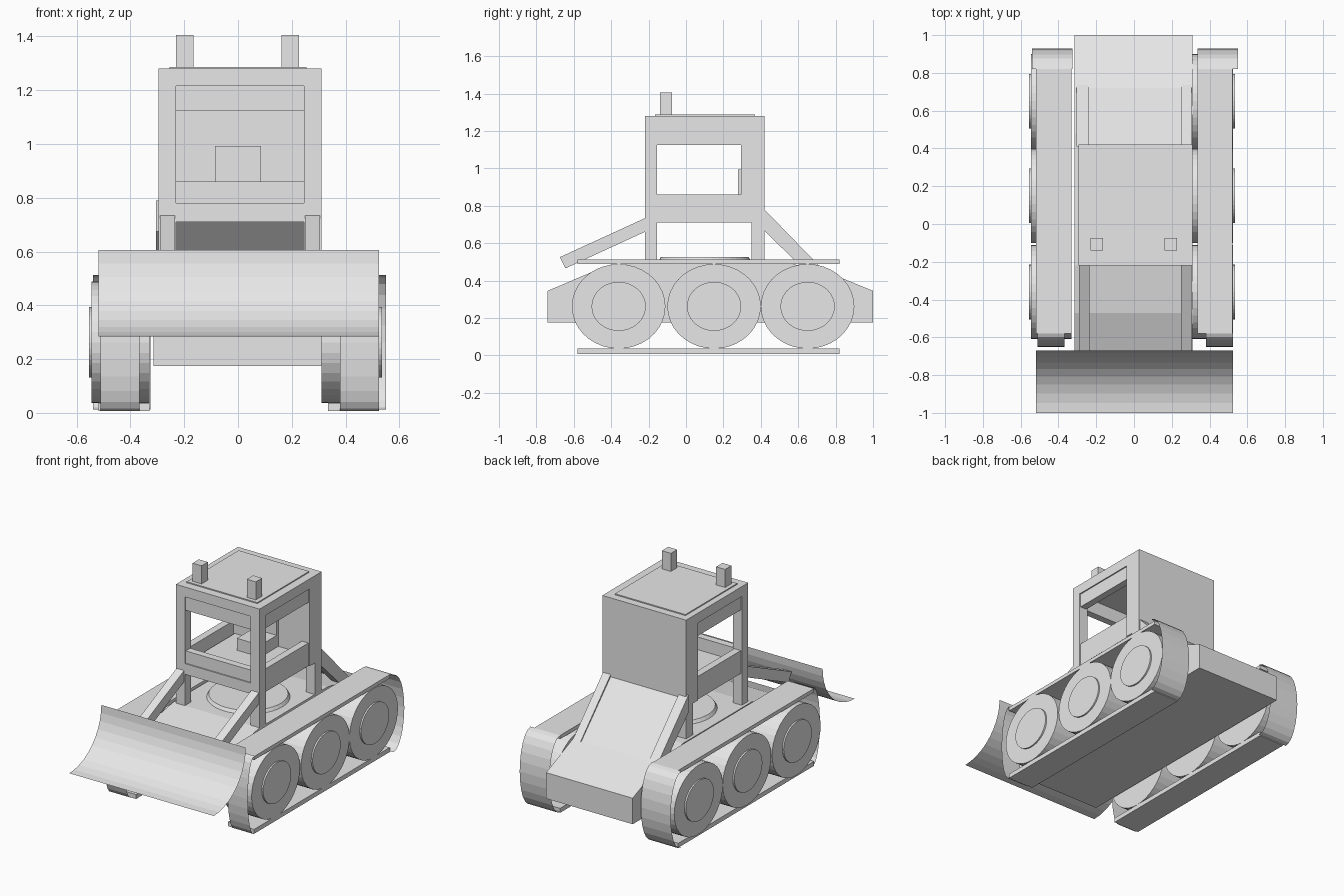
import bpy, bmesh, math

if "Cube" in bpy.data.objects:
    bpy.data.objects.remove(bpy.data.objects["Cube"], do_unlink=True)

# One plain grey for everything
grey = bpy.data.materials.new("light_grey")
grey.use_nodes = True
grey.diffuse_color = (0.8, 0.8, 0.8, 1)
grey.node_tree.nodes["Principled BSDF"].inputs["Base Color"].default_value = (0.8, 0.8, 0.8, 1)


def finish(name, bm, closed=True):
    if closed:
        bmesh.ops.recalc_face_normals(bm, faces=bm.faces)
    mesh = bpy.data.meshes.new(name)
    bm.to_mesh(mesh)
    bm.free()
    mesh.materials.append(grey)
    obj = bpy.data.objects.new(name, mesh)
    bpy.context.collection.objects.link(obj)
    return obj


def prism(name, xs, profile):
    """Solid with a (y, z) profile stretched between two x positions."""
    bm = bmesh.new()
    ends = [[bm.verts.new((x, y, z)) for y, z in profile] for x in xs]
    bm.faces.new(ends[0])
    bm.faces.new(ends[1][::-1])
    n = len(profile)
    for i in range(n):
        j = (i + 1) % n
        bm.faces.new((ends[0][i], ends[1][i], ends[1][j], ends[0][j]))
    return finish(name, bm)


def box(name, xs, ys, zs):
    (y0, y1), (z0, z1) = ys, zs
    return prism(name, xs, [(y0, z0), (y1, z0), (y1, z1), (y0, z1)])


def sheet(name, xs, path):
    """Thin open sheet following a (y, z) path."""
    bm = bmesh.new()
    rows = [[bm.verts.new((x, y, z)) for x in xs] for y, z in path]
    for a, b in zip(rows, rows[1:]):
        bm.faces.new((a[0], a[1], b[1], b[0]))
    return finish(name, bm, False)


def arc(cy, cz, ry, rz, start, end, steps):
    angles = [math.radians(start + (end - start) * i / steps) for i in range(steps + 1)]
    return [(cy + ry * math.cos(a), cz + rz * math.sin(a)) for a in angles]


def oval(name, xs, cy, cz, ry, rz):
    return prism(name, xs, arc(cy, cz, ry, rz, 0, 360, 36)[:-1])


# Hull with sloped nose and tail, and round deck plate
prism("hull", (-0.315, 0.31), [
    (-0.74, 0.175), (-0.74, 0.345), (-0.47, 0.46), (-0.22, 0.505),
    (0.48, 0.505), (0.72, 0.46), (1.0, 0.345), (1.0, 0.175)])
bm = bmesh.new()
bmesh.ops.create_cone(bm, cap_ends=True, segments=40, radius1=0.25, radius2=0.235, depth=0.025)
bmesh.ops.translate(bm, verts=bm.verts, vec=(0.005, 0.1, 0.5125))
finish("deck_disc", bm)

# Running gear: wheels with hubs, track plates and curled track ends
gear = {
    "right": dict(wheel=(-0.545, -0.33), hub=(-0.555, -0.54), plate=(-0.518, -0.33),
                  back=(-0.54, -0.325), front=(-0.512, -0.367)),
    "left": dict(wheel=(0.31, 0.525), hub=(0.52, 0.535), plate=(0.335, 0.522),
                 back=(0.335, 0.55), front=(0.38, 0.525)),
}
for side, g in gear.items():
    for i, y in enumerate((-0.36, 0.15, 0.65)):
        oval(f"{side}_wheel_{i + 1}", g["wheel"], y, 0.262, 0.25, 0.226)
        oval(f"{side}_hub_{i + 1}", g["hub"], y, 0.262, 0.145, 0.131)
    box(f"{side}_track_top", g["plate"], (-0.58, 0.82), (0.488, 0.512))
    box(f"{side}_track_bottom", g["plate"], (-0.58, 0.82), (0.007, 0.036))
    sheet(f"{side}_track_back_curl", g["back"], arc(0.82, 0.262, 0.11, 0.25, -90, 90, 12))
    sheet(f"{side}_track_front_curl", g["front"], arc(-0.58, 0.262, 0.07, 0.255, 90, 270, 12))

# Curved blade and its push arms
sheet("blade", (-0.518, 0.525), arc(-1.0, 0.605, 0.33, 0.32, -90, 0, 10))
for side, xs in (("right", (-0.29, -0.235)), ("left", (0.25, 0.305))):
    prism(f"{side}_blade_arm", xs, [(-0.21, 0.738), (-0.675, 0.525), (-0.645, 0.465), (-0.21, 0.665)])

# Cab corner posts
outer = (-0.295, 0.31)
inner = (-0.23, 0.245)
for side, xs in (("right", (outer[0], inner[0])), ("left", (inner[1], outer[1]))):
    box(f"{side}_front_post", xs, (-0.22, -0.155), (0.48, 1.28))
    box(f"{side}_back_post", xs, (0.35, 0.42), (0.48, 1.28))

# Cab back wall, floor, roof and the rails around the windows
box("cab_back_wall", outer, (0.295, 0.42), (0.71, 1.28))
box("cab_floor", inner, (-0.16, 0.3), (0.71, 0.78))
box("cab_roof", outer, (-0.22, 0.42), (1.215, 1.28))
box("roof_panel", (-0.255, 0.255), (-0.165, 0.37), (1.28, 1.287))
for level, zs in (("lower", (0.71, 0.86)), ("upper", (1.125, 1.22))):
    box(f"{level}_front_rail", inner, (-0.212, -0.165), zs)
    box(f"{level}_right_rail", (-0.287, -0.24), (-0.16, 0.3), zs)
    box(f"{level}_left_rail", (0.255, 0.302), (-0.16, 0.3), zs)
box("front_sill", inner, (-0.22, -0.165), (0.71, 0.78))

# Seat and roof lamps
box("seat_cushion", (-0.085, 0.085), (0.11, 0.3), (0.77, 0.858))
box("seat_back", (-0.085, 0.085), (0.278, 0.3), (0.85, 0.993))
for side, xs in (("right", (-0.23, -0.165)), ("left", (0.162, 0.227))):
    box(f"{side}_roof_lamp", xs, (-0.14, -0.075), (1.27, 1.405))

# Sloped engine cover between two side frames
for side, xs in (("right", (-0.305, -0.24)), ("left", (0.25, 0.305))):
    prism(f"{side}_cover_frame", xs, [(0.41, 0.79), (0.735, 0.455), (0.62, 0.47), (0.41, 0.675)])
prism("engine_cover", (-0.24, 0.25), [(0.41, 0.775), (0.725, 0.455), (0.70, 0.455), (0.41, 0.75)])
